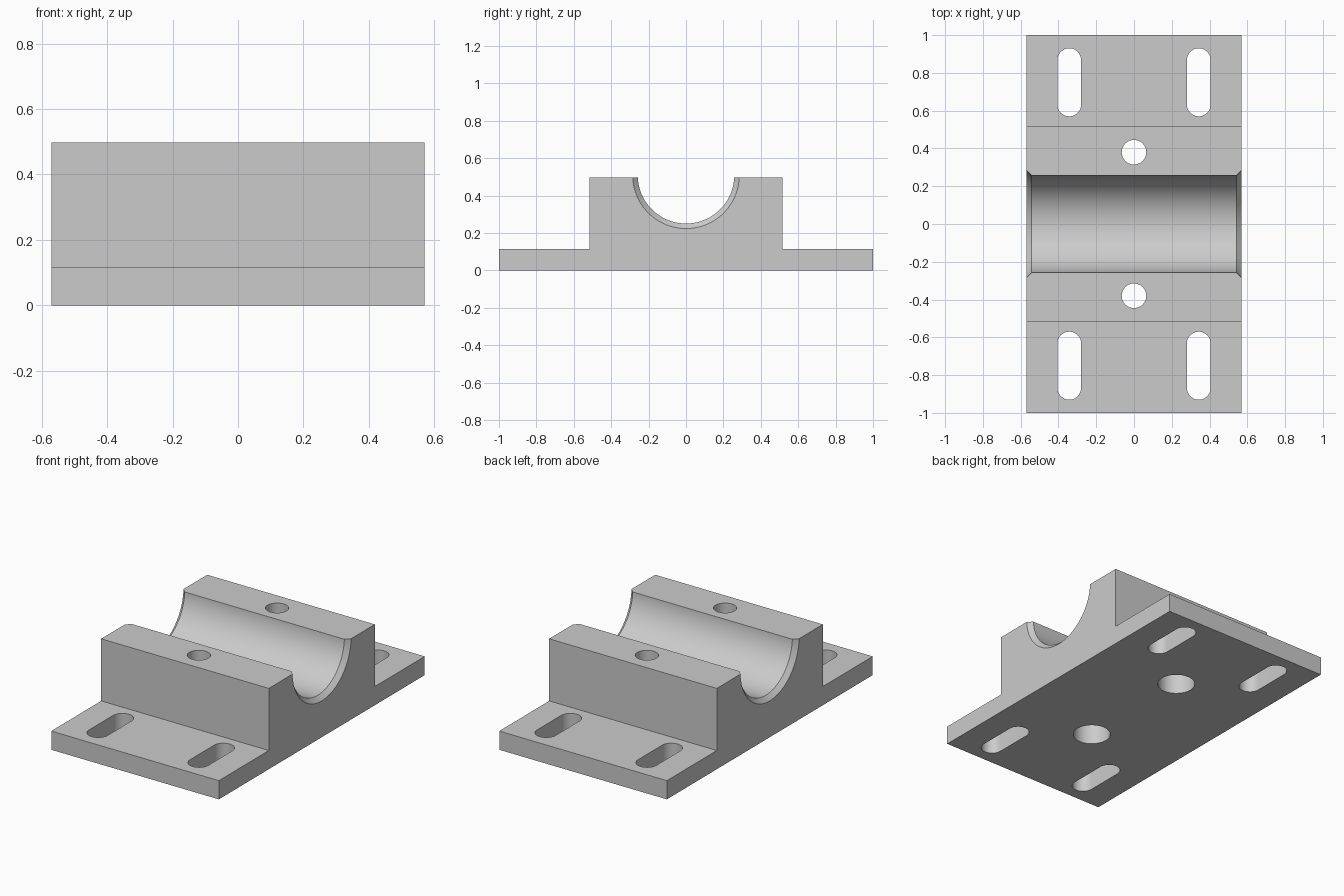
import bpy, bmesh, math
from mathutils import Matrix

cube = bpy.data.objects.get("Cube")
if cube:
    bpy.data.objects.remove(cube, do_unlink=True)

HALF_X, HALF_Y = 0.57, 1.0
BLOCK_Y, BASE_Z, TOP_Z = 0.515, 0.115, 0.497
BORE_Z, BORE_R, CHAMFER = 0.509, 0.258, 0.027

grey = bpy.data.materials.new("light grey metal")
grey.use_nodes = True
colour = (0.6, 0.6, 0.6, 1)
grey.diffuse_color = colour
grey.node_tree.nodes["Principled BSDF"].inputs["Base Color"].default_value = colour


def add_object(name, bm):
    bmesh.ops.recalc_face_normals(bm, faces=bm.faces)
    mesh = bpy.data.meshes.new(name)
    bm.to_mesh(mesh)
    bm.free()
    mesh.materials.append(grey)
    obj = bpy.data.objects.new(name, mesh)
    bpy.context.collection.objects.link(obj)
    return obj


def prism(name, outline, direction):
    """Extrude a closed outline along a vector."""
    bm = bmesh.new()
    face = bm.faces.new([bm.verts.new(p) for p in outline])
    grown = bmesh.ops.extrude_face_region(bm, geom=[face])["geom"]
    bmesh.ops.translate(bm, vec=direction,
                        verts=[v for v in grown if isinstance(v, bmesh.types.BMVert)])
    return add_object(name, bm)


def slot(name, x, y, radius, straight, z0, z1, steps=24):
    """Vertical round-ended cutter; straight = 0 gives a cylinder."""
    points = []
    for end in (1, -1):
        for i in range(steps + (1 if straight else 0)):
            a = math.pi * i / steps + (0 if end > 0 else math.pi)
            points.append((x + radius * math.cos(a),
                           y + end * straight / 2 + radius * math.sin(a), z0))
    return prism(name, points, (0, 0, z1 - z0))


def bore_cutter(name, steps=96):
    """Turned bore along x, flaring at both ends."""
    over = 0.02
    flare = BORE_R + CHAMFER + over
    inner = HALF_X - CHAMFER
    bm = bmesh.new()
    rings = []
    for x, r in ((-HALF_X - over, flare), (-inner, BORE_R),
                 (inner, BORE_R), (HALF_X + over, flare)):
        rings.append([bm.verts.new((x, r * math.cos(2 * math.pi * i / steps),
                                    BORE_Z + r * math.sin(2 * math.pi * i / steps)))
                      for i in range(steps)])
    for a, b in zip(rings, rings[1:]):
        for i in range(steps):
            j = (i + 1) % steps
            bm.faces.new((a[i], a[j], b[j], b[i]))
    bm.faces.new(rings[0])
    bm.faces.new(rings[-1])
    return add_object(name, bm)


# Stepped body: flanged base and raised block
half = [(HALF_Y, 0), (HALF_Y, BASE_Z), (BLOCK_Y, BASE_Z), (BLOCK_Y, TOP_Z)]
section = half + [(-y, z) for y, z in reversed(half)]
body = prism("bearing_block", [(-HALF_X, y, z) for y, z in section], (2 * HALF_X, 0, 0))

# Half-round bore, mounting slots, and counterbored bolt holes
cutters = [bore_cutter("bore_cutter")]
for sy in (-1, 1):
    for sx in (-1, 1):
        cutters.append(slot("slot_cutter", sx * 0.343, sy * 0.75, 0.063, 0.234, -0.1, 0.3))
    cutters.append(slot("bolt_hole_cutter", 0, sy * 0.38, 0.065, 0, -0.1, 0.7))
    cutters.append(slot("counterbore_cutter", 0, sy * 0.38, 0.107, 0, -0.1, 0.17))

for cutter in cutters:
    cutter.hide_render = True
    mod = body.modifiers.new(cutter.name, "BOOLEAN")
    mod.operation = "DIFFERENCE"
    mod.solver = "EXACT"
    mod.object = cutter

# Bake the cuts and discard the cutters
bpy.context.view_layer.update()
result = bpy.data.meshes.new_from_object(
    body.evaluated_get(bpy.context.evaluated_depsgraph_get()))
body.modifiers.clear()
body.data = result
for cutter in cutters:
    bpy.data.objects.remove(cutter, do_unlink=True)

bpy.ops.object.select_all(action="DESELECT")
body.select_set(True)
bpy.context.view_layer.objects.active = body
bpy.ops.object.shade_smooth_by_angle(angle=math.radians(30))
